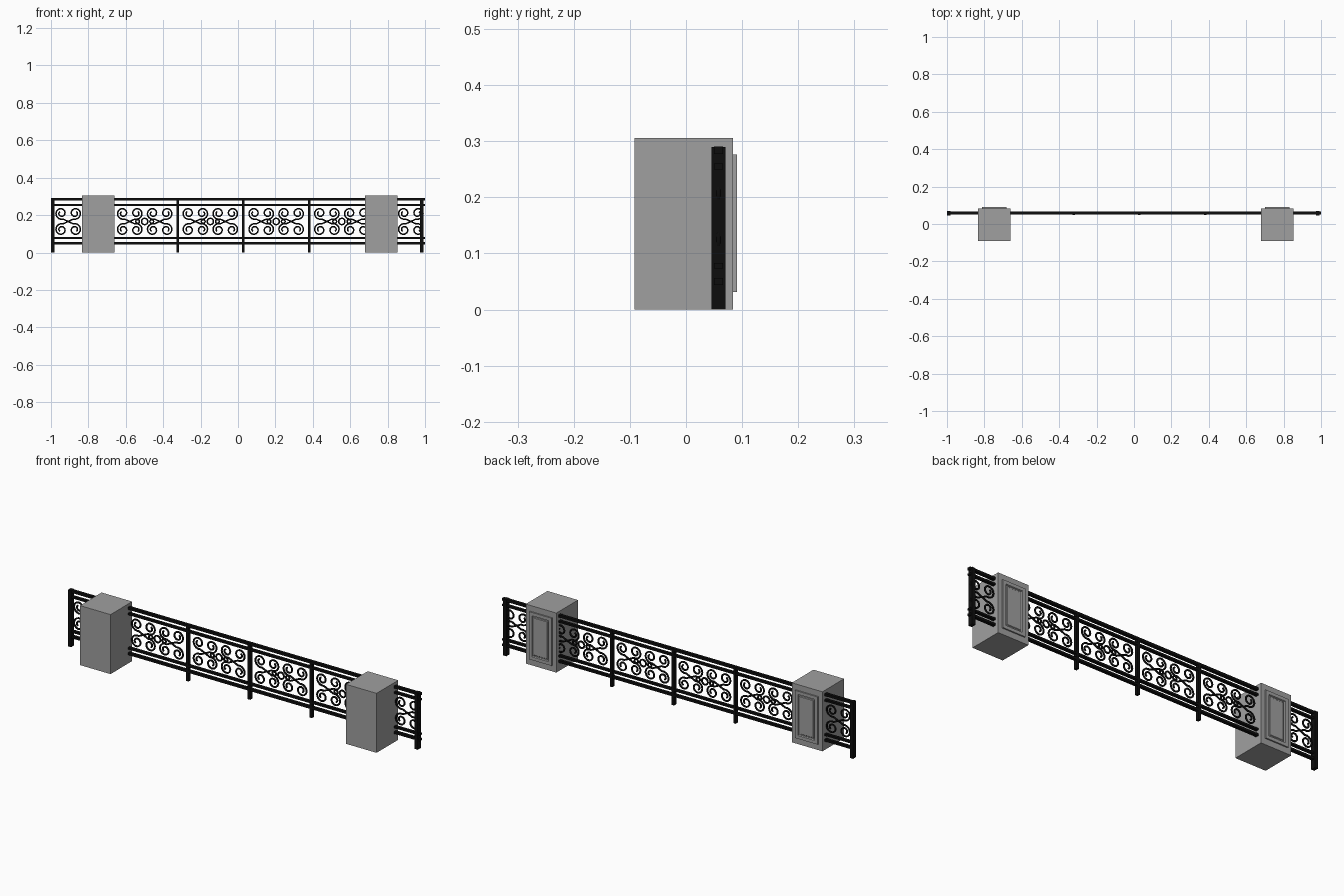
import bpy, bmesh
from math import pi, cos, sin

cube = bpy.data.objects.get("Cube")
if cube:
    bpy.data.objects.remove(cube, do_unlink=True)


def material(name, rgb):
    m = bpy.data.materials.new(name)
    m.use_nodes = True
    color = (*rgb, 1)
    m.diffuse_color = color
    m.node_tree.nodes["Principled BSDF"].inputs["Base Color"].default_value = color
    return m


stone = material("grey stone", (0.35, 0.35, 0.35))
iron = material("black iron", (0.004, 0.004, 0.004))
FENCE_Y = 0.058
MID_Z = 0.166


def add_mesh(name, bm, mat):
    mesh = bpy.data.meshes.new(name)
    bm.to_mesh(mesh)
    bm.free()
    mesh.materials.append(mat)
    obj = bpy.data.objects.new(name, mesh)
    bpy.context.collection.objects.link(obj)
    return obj


def box_mesh(lo, hi):
    bm = bmesh.new()
    bmesh.ops.create_cube(bm, size=1)
    for v in bm.verts:
        v.co = [hi[i] if v.co[i] > 0 else lo[i] for i in range(3)]
    return bm


def bar(name, x0, x1, z0, z1, depth):
    lo = (x0, FENCE_Y - depth / 2, z0)
    hi = (x1, FENCE_Y + depth / 2, z1)
    add_mesh(name, box_mesh(lo, hi), iron)


# Stone pillars with a recessed panel on the back
for side, x in (("right", -0.748), ("left", 0.766)):
    add_mesh(side + "_pillar",
             box_mesh((x - 0.087, -0.092, 0), (x + 0.087, 0.084, 0.306)), stone)
    bm = box_mesh((x - 0.065, 0.08, 0.031), (x + 0.065, 0.091, 0.276))
    face = max(bm.faces, key=lambda f: f.calc_center_median().y)
    for thickness, depth in ((0.004, 0.0), (0.02, 0.0), (0.004, -0.006),
                             (0.007, 0.0), (0.004, 0.003)):
        bmesh.ops.inset_individual(bm, faces=[face], thickness=thickness,
                                   depth=depth)
    add_mesh(side + "_pillar_panel", bm, stone)

# Horizontal rails, in pairs
for name, z, h in (("top_rail", 0.284, 0.013), ("upper_rail", 0.255, 0.01),
                   ("lower_rail", 0.078, 0.01), ("bottom_rail", 0.05, 0.012)):
    bar(name, -1, 1, z - h / 2, z + h / 2, 0.016)

# Posts, the end ones heavier
for i, x in enumerate((-0.323, 0.028, 0.38)):
    bar(f"middle_post_{i}", x - 0.007, x + 0.007, 0, 0.288, 0.018)
for name, x in (("right_end_post", -0.991), ("left_end_post", 0.982)):
    bar(name, x - 0.009, x + 0.009, 0, 0.29, 0.025)


# Scrollwork strokes
def stroke(curve, points, x, cyclic=False):
    s = curve.splines.new("POLY")
    s.points.add(len(points) - 1)
    for p, (px, pz) in zip(s.points, points):
        p.co = (x + px, FENCE_Y, MID_Z + pz, 1)
    s.use_cyclic_u = cyclic


def spiral():
    pts = [(0, 0), (0.015, 0.007)]
    steps = 26
    for i in range(steps + 1):
        t = i / steps
        a = -0.6 * pi + t * 2.9 * pi
        r = 0.033 - 0.023 * t
        pts.append((0.037 + r * cos(a), 0.044 + r * sin(a)))
    return pts


def ring(curve, x, r):
    n = 16
    stroke(curve, [(r * cos(2 * pi * i / n), r * sin(2 * pi * i / n))
                   for i in range(n)], x, True)


def cluster(curve, x):
    for sx in (-1, 1):
        for sz in (-1, 1):
            stroke(curve, [(sx * a, sz * b) for a, b in spiral()], x)


def scrollwork(name, draw):
    curve = bpy.data.curves.new(name, "CURVE")
    curve.dimensions = "3D"
    curve.bevel_depth = 0.0046
    curve.bevel_resolution = 1
    curve.use_fill_caps = True
    draw(curve)
    temp = bpy.data.objects.new(name + "_path", curve)
    bpy.context.collection.objects.link(temp)
    bpy.context.view_layer.update()
    bm = bmesh.new()
    bm.from_mesh(temp.to_mesh())
    temp.to_mesh_clear()
    bpy.data.objects.remove(temp, do_unlink=True)
    for f in bm.faces:
        f.smooth = True
        f.material_index = 0
    add_mesh(name, bm, iron)


# Full panels: two scroll clusters around a centre ring
def full_panel(x):
    def draw(curve):
        for side in (-1, 1):
            cluster(curve, x + side * 0.08)
            ring(curve, x + side * 0.038, 0.01)
        ring(curve, x, 0.017)
    return draw


for i, x in enumerate((-0.499, -0.148, 0.204, 0.555)):
    scrollwork(f"panel_scrolls_{i}", full_panel(x))

# Short end panels: one cluster each
for name, x in (("right_end_scrolls", -0.908), ("left_end_scrolls", 0.924)):
    scrollwork(name, lambda c, x=x: cluster(c, x))
